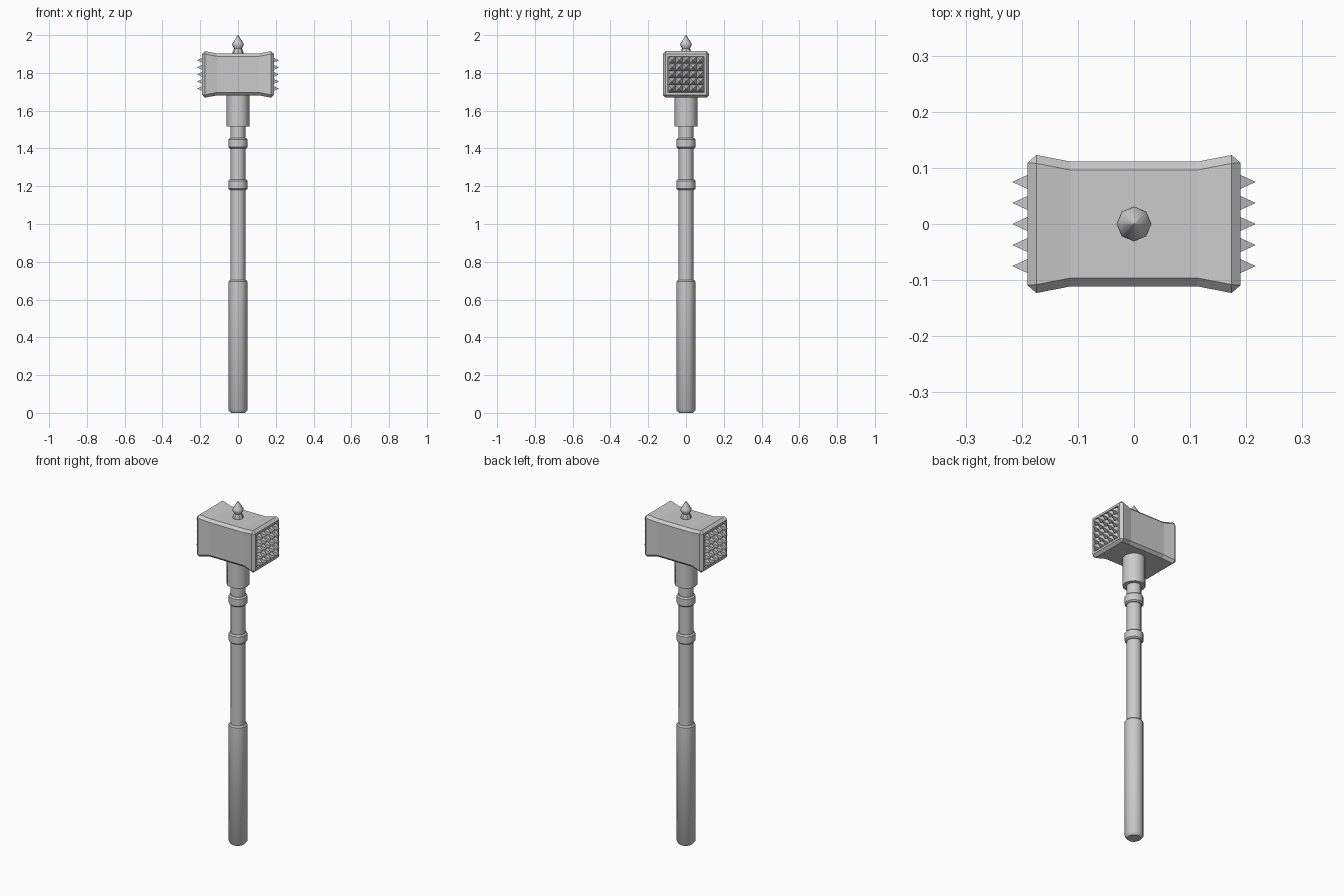
import bpy, bmesh, math

if "Cube" in bpy.data.objects:
    bpy.data.objects.remove(bpy.data.objects["Cube"])

HEAD_Z = 1.792


def make_object(name, bm, smooth=False):
    bmesh.ops.remove_doubles(bm, verts=bm.verts, dist=1e-5)
    bmesh.ops.recalc_face_normals(bm, faces=bm.faces)
    me = bpy.data.meshes.new(name)
    bm.to_mesh(me)
    bm.free()
    ob = bpy.data.objects.new(name, me)
    bpy.context.collection.objects.link(ob)
    if smooth:
        bpy.ops.object.select_all(action='DESELECT')
        ob.select_set(True)
        bpy.context.view_layer.objects.active = ob
        bpy.ops.object.shade_smooth_by_angle(angle=math.radians(40))
    return ob


def loft(name, rings, smooth=False):
    """Skin a list of equal-length point rings and cap both ends."""
    bm = bmesh.new()
    loops = [[bm.verts.new(p) for p in ring] for ring in rings]
    n = len(loops[0])
    for a, b in zip(loops, loops[1:]):
        for i in range(n):
            j = (i + 1) % n
            bm.faces.new((a[i], a[j], b[j], b[i]))
    bm.faces.new(loops[0])
    bm.faces.new(loops[-1])
    return make_object(name, bm, smooth)


def turned(name, profile, sides=12):
    """Round part from (radius, z) pairs."""
    angles = [2 * math.pi * i / sides for i in range(sides)]
    return loft(name, [[(r * math.cos(a), r * math.sin(a), z) for a in angles]
                       for r, z in profile], smooth=True)


def bevelled(r, z0, z1, b):
    return [(r - b, z0), (r, z0 + b), (r, z1 - b), (r - b, z1)]


# Handle: grip, shaft, two rings and the collar under the head
turned("grip", [(0.037, 0), (0.05, 0.015), (0.05, 0.695), (0.043, 0.703)])
turned("shaft", [(0.039, 0.69), (0.039, 1.53)])
for name, z in (("lower_ring", 1.18), ("upper_ring", 1.40)):
    turned(name, bevelled(0.05, z, z + 0.055, 0.007))
turned("collar", [(0.06, 1.515), (0.06, 1.69)])

# Finial on top of the head
turned("finial", [(0.029, 1.895), (0.028, 1.912), (0.021, 1.93),
                  (0.031, 1.948), (0.029, 1.957), (0.001, 2.0)], sides=8)


# Head: chamfered square section flaring to the ends, with recessed faces
def section(x, h, c):
    k = h - c
    pts = [(h, -k), (h, k), (k, h), (-k, h), (-h, k), (-h, -k), (-k, -h), (k, -h)]
    return [(x, y, HEAD_Z + z) for y, z in pts]


half = [(0.112, 0.111, 0.015), (0.174, 0.123, 0.015), (0.19, 0.109, 0),
        (0.19, 0.096, 0), (0.177, 0.096, 0)]
stations = [(-x, h, c) for x, h, c in reversed(half)] + half
loft("hammer_head", [section(*s) for s in stations])

# Pyramid spikes, five by five on each striking face
bm = bmesh.new()
pitch, base_x, tip_x = 0.0375, 0.177, 0.217
b = pitch / 2 - 0.0005
for side in (-1, 1):
    for i in range(-2, 3):
        for j in range(-2, 3):
            y, z = i * pitch, HEAD_Z + j * pitch
            base = [bm.verts.new((side * base_x, y + u * b, z + v * b))
                    for u, v in ((-1, -1), (1, -1), (1, 1), (-1, 1))]
            tip = bm.verts.new((side * tip_x, y, z))
            bm.faces.new(base)
            for k in range(4):
                bm.faces.new((base[k], base[(k + 1) % 4], tip))
make_object("face_spikes", bm)
